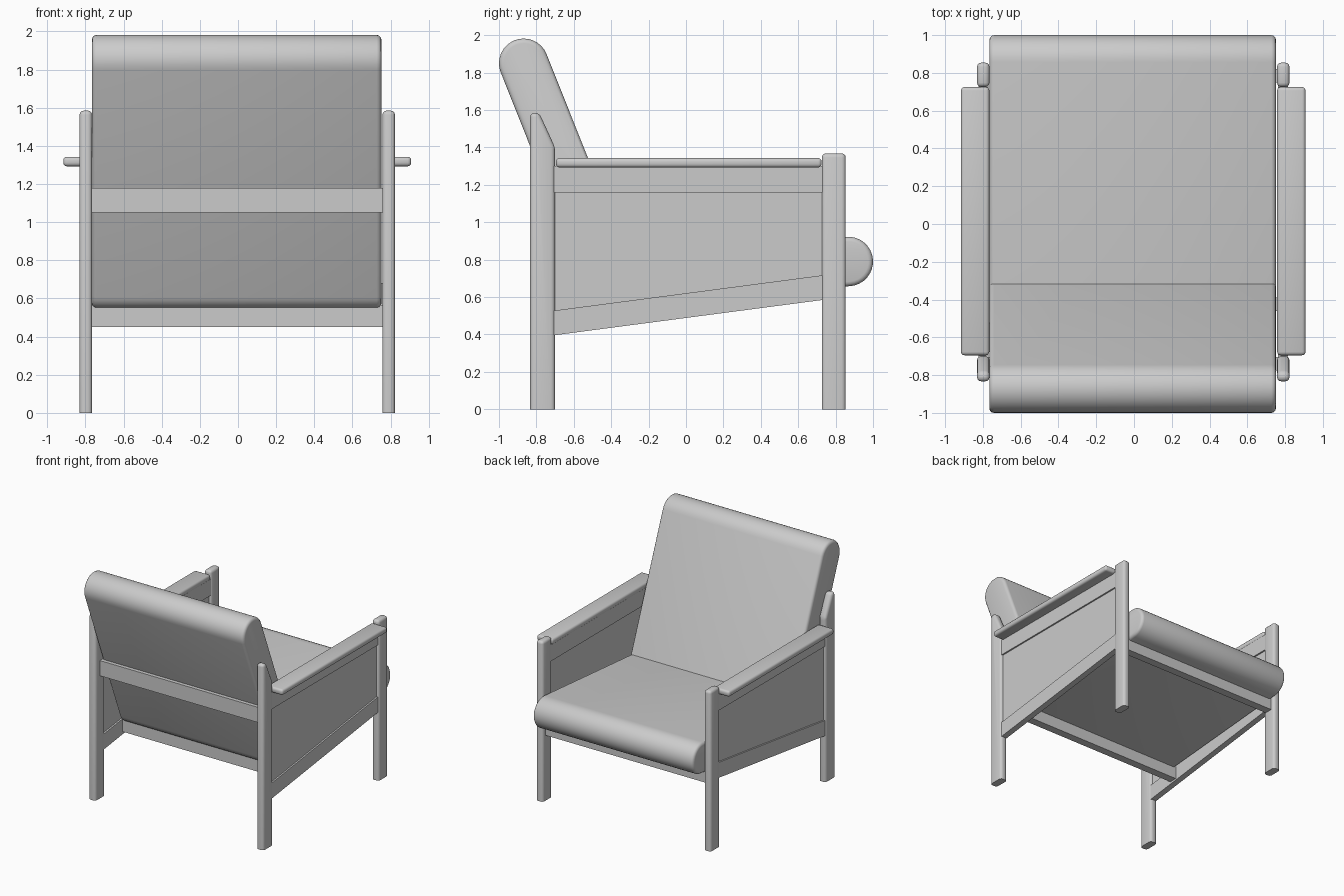
import bpy
import bmesh
from math import sin, cos, pi, atan2
from mathutils import Vector

cube = bpy.data.objects.get("Cube")
if cube:
    bpy.data.objects.remove(cube, do_unlink=True)

grey = bpy.data.materials.new("plain_grey")
grey.use_nodes = True
tone = (0.6, 0.6, 0.6, 1)
grey.diffuse_color = tone
grey.node_tree.nodes["Principled BSDF"].inputs["Base Color"].default_value = tone

CX = -0.004  # frame centre line


def prism(name, profile, x0, x1, bevel=0, pick=lambda e: True, segments=3):
    """Extrude a (y, z) profile from x0 to x1 and round the picked edges."""
    bm = bmesh.new()
    face = bm.faces.new([bm.verts.new((x0, y, z)) for y, z in profile])
    ext = bmesh.ops.extrude_face_region(bm, geom=[face])
    moved = [v for v in ext["geom"] if isinstance(v, bmesh.types.BMVert)]
    bmesh.ops.translate(bm, verts=moved, vec=(x1 - x0, 0, 0))
    bmesh.ops.recalc_face_normals(bm, faces=bm.faces)
    if bevel:
        bmesh.ops.bevel(bm, geom=[e for e in bm.edges if pick(e)], offset=bevel,
                        segments=segments, profile=0.5, affect='EDGES')
    mesh = bpy.data.meshes.new(name)
    bm.to_mesh(mesh)
    bm.free()
    mesh.materials.append(grey)
    obj = bpy.data.objects.new(name, mesh)
    bpy.context.collection.objects.link(obj)
    bpy.ops.object.select_all(action='DESELECT')
    obj.select_set(True)
    bpy.context.view_layer.objects.active = obj
    bpy.ops.object.shade_smooth_by_angle(angle=0.6)
    return obj


def rect(y0, y1, z0, z1):
    return [(y0, z0), (y1, z0), (y1, z1), (y0, z1)]


def above_floor(edge):
    return any(v.co.z > 0.01 for v in edge.verts)


# Side frames: legs, armrest, rails and infill panel
back_leg = [(-0.833, 0), (-0.70, 0), (-0.70, 1.40), (-0.785, 1.585), (-0.833, 1.585)]
low_rail = [(-0.71, 0.395), (0.735, 0.585), (0.735, 0.717), (-0.71, 0.527)]
panel = [(-0.71, 0.47), (0.735, 0.66), (0.735, 1.2), (-0.71, 1.2)]

for side, s in (("left", 1), ("right", -1)):
    def part(name, profile, a, b, *args):
        prism(f"{side}_{name}", profile, CX + s * a, CX + s * b, *args)

    part("back_leg", back_leg, 0.761, 0.827, 0.022, above_floor)
    part("front_leg", rect(0.726, 0.854, 0, 1.368), 0.761, 0.827, 0.022, above_floor)
    part("armrest", rect(-0.695, 0.725, 1.293, 1.343), 0.762, 0.912, 0.018)
    part("upper_side_rail", rect(-0.71, 0.735, 1.16, 1.30), 0.766, 0.818)
    part("lower_side_rail", low_rail, 0.766, 0.818)
    part("side_panel", panel, 0.78, 0.805)

# Cross rails between the side frames
for name, profile in (
        ("back_support_rail", rect(-0.775, -0.705, 1.05, 1.18)),
        ("rear_seat_rail", rect(-0.46, -0.39, 0.45, 0.565)),
        ("front_seat_rail", rect(0.75, 0.82, 0.56, 0.68))):
    prism(name, profile, CX - 0.77, CX + 0.77)

# One-piece cushion: an angled seat and back with round ends
R = 0.132
seat_end = Vector((0.868, 0.79))
back_end = Vector((-0.868, 1.85))
seat_dir = Vector((1, 0.085)).normalized()
back_dir = Vector((-0.37, 0.929)).normalized()


def round_end(centre, direction, steps=16):
    a = atan2(direction.y, direction.x)
    return [centre + R * Vector((cos(a + t), sin(a + t)))
            for t in (pi * (i / steps - 0.5) for i in range(steps + 1))]


def meet(p, d, q, e):
    """Crossing point of two lines."""
    return p + d * ((q - p).cross(e) / d.cross(e))


seat_arc = round_end(seat_end, seat_dir)
back_arc = round_end(back_end, back_dir)
inner = meet(seat_arc[-1], seat_dir, back_arc[0], back_dir)
outer = meet(seat_arc[0], seat_dir, back_arc[-1], back_dir)

# Rounded heel where the underside turns up into the back
start, end = outer + back_dir * 0.07, outer + seat_dir * 0.07
heel = [start * (1 - t) ** 2 + outer * 2 * t * (1 - t) + end * t ** 2
        for t in (i / 6 for i in range(7))]

outline = seat_arc + [inner] + back_arc + heel
prism("seat_and_back_cushion", [tuple(p) for p in outline], -0.766, 0.752, 0.025,
      lambda e: abs(e.verts[0].co.x - e.verts[1].co.x) < 0.001)
